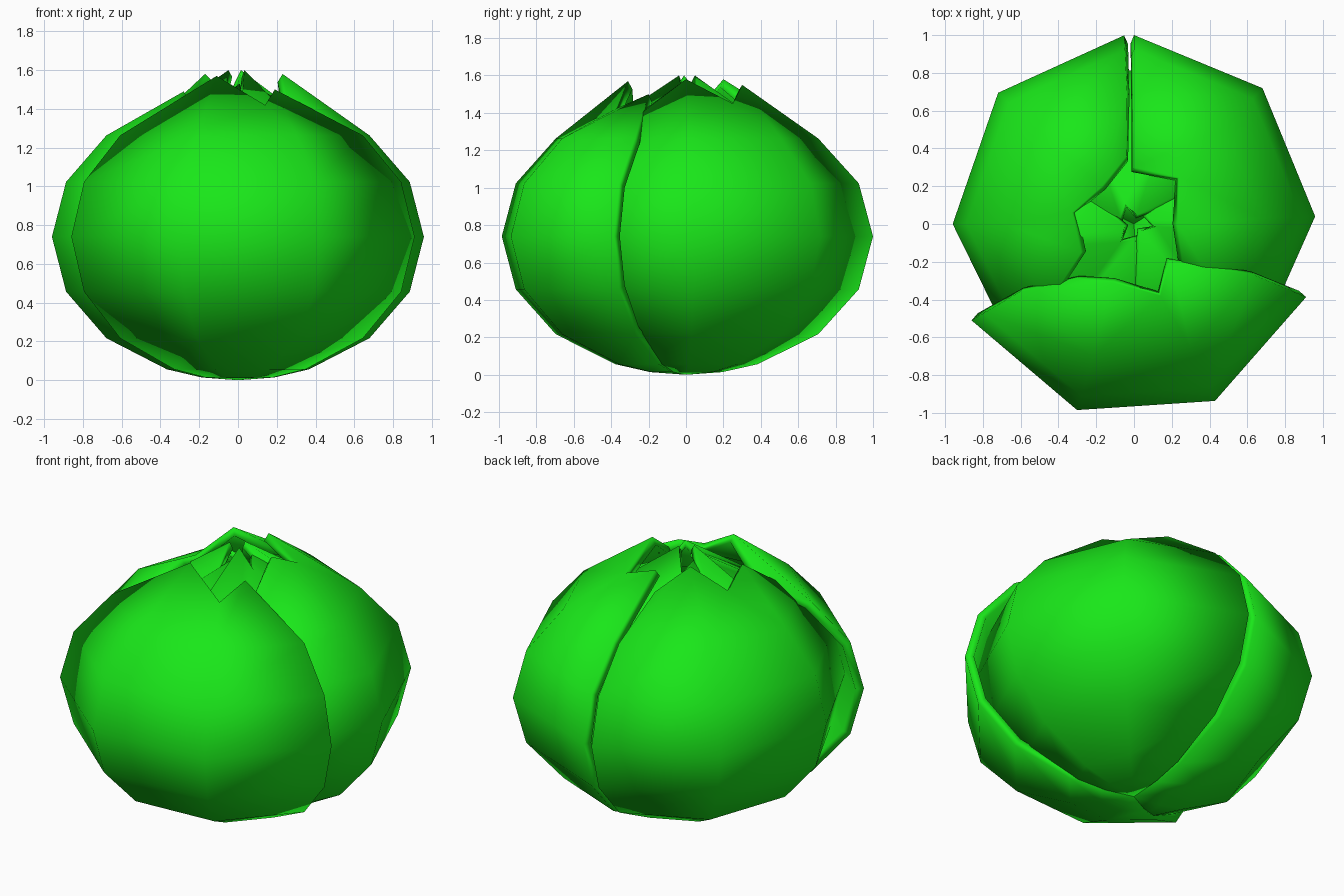
import bpy, bmesh
from math import sin, cos, radians

if "Cube" in bpy.data.objects:
    bpy.data.objects.remove(bpy.data.objects["Cube"])

green = bpy.data.materials.new("leaf_green")
green.diffuse_color = (0.01, 0.8, 0.01, 1)
green.use_nodes = True
green.node_tree.nodes["Principled BSDF"].inputs["Base Color"].default_value = green.diffuse_color

LATS = (-78.75, -67.5, -45, -22.5, 0, 22.5, 45)
HALF = 0.74            # half height of the round head


def make_leaf(name, columns, tips, thick=0.05, squash=HALF):
    """Slice of a squashed ball: columns are (angle, radius), tips the torn upper edge."""
    bm = bmesh.new()
    pole = bm.verts.new((0, 0, HALF - squash))
    grid = []
    for (ang, r), tip in zip(columns, tips):
        a = radians(ang)
        col = []
        for lat in LATS:
            t = radians(lat)
            col.append(bm.verts.new((r * cos(t) * cos(a), r * cos(t) * sin(a),
                                     HALF + squash * sin(t))))
        col.append(bm.verts.new(tip))
        grid.append(col)
    for c0, c1 in zip(grid, grid[1:]):
        bm.faces.new((pole, c1[0], c0[0]))
        for j in range(len(LATS)):
            bm.faces.new((c0[j], c1[j], c1[j + 1], c0[j + 1]))
    bmesh.ops.recalc_face_normals(bm, faces=bm.faces)
    # make sure the normals look outward before thickening inward
    if sum(f.normal.dot(f.calc_center_median() - pole.co.lerp(pole.co, 0)) for f in bm.faces) < 0:
        bmesh.ops.reverse_faces(bm, faces=bm.faces)
    me = bpy.data.meshes.new(name)
    bm.to_mesh(me)
    bm.free()
    ob = bpy.data.objects.new(name, me)
    bpy.context.collection.objects.link(ob)
    me.materials.append(green)
    mod = ob.modifiers.new("thickness", 'SOLIDIFY')
    mod.thickness = thick
    mod.offset = -1
    bpy.ops.object.select_all(action='DESELECT')
    bpy.context.view_layer.objects.active = ob
    ob.select_set(True)
    bpy.ops.object.shade_smooth_by_angle(angle=radians(60))
    return ob


# Outer wrapping leaves
make_leaf("front_leaf",
          [(210.7, 1.0), (253, 1.03), (294.6, 1.03), (337, 0.99)],
          [(-0.31, -0.29, 1.36), (-0.11, -0.31, 1.57), (0.14, -0.38, 1.42), (0.19, -0.2, 1.5)])
make_leaf("right_leaf",
          [(-41, 0.90), (2.4, 0.96), (46.6, 0.99), (90, 1.0)],
          [(0.26, -0.22, 1.42), (0.23, 0.0, 1.58), (0.24, 0.25, 1.45), (0.0, 0.3, 1.55)])
make_leaf("left_leaf",
          [(93, 1.0), (136, 1.0), (180, 0.96), (223, 0.90)],
          [(-0.04, 0.36, 1.45), (-0.17, 0.2, 1.58), (-0.33, 0.06, 1.42), (-0.28, -0.15, 1.49)])

# Inner heart leaves, closing the opening at the top
for i in range(3):
    start = 150 + 120 * i
    cols = [(start + 42 * k, 0.87) for k in range(4)]
    tips = []
    for (ang, _), r, z in zip(cols, (0.2, 0.05, 0.12, 0.08), (1.42, 1.6, 1.47, 1.53)):
        a = radians(ang)
        tips.append((r * cos(a), r * sin(a), z))
    make_leaf(f"inner_leaf_{i + 1}", cols, tips, 0.04, 0.67)
